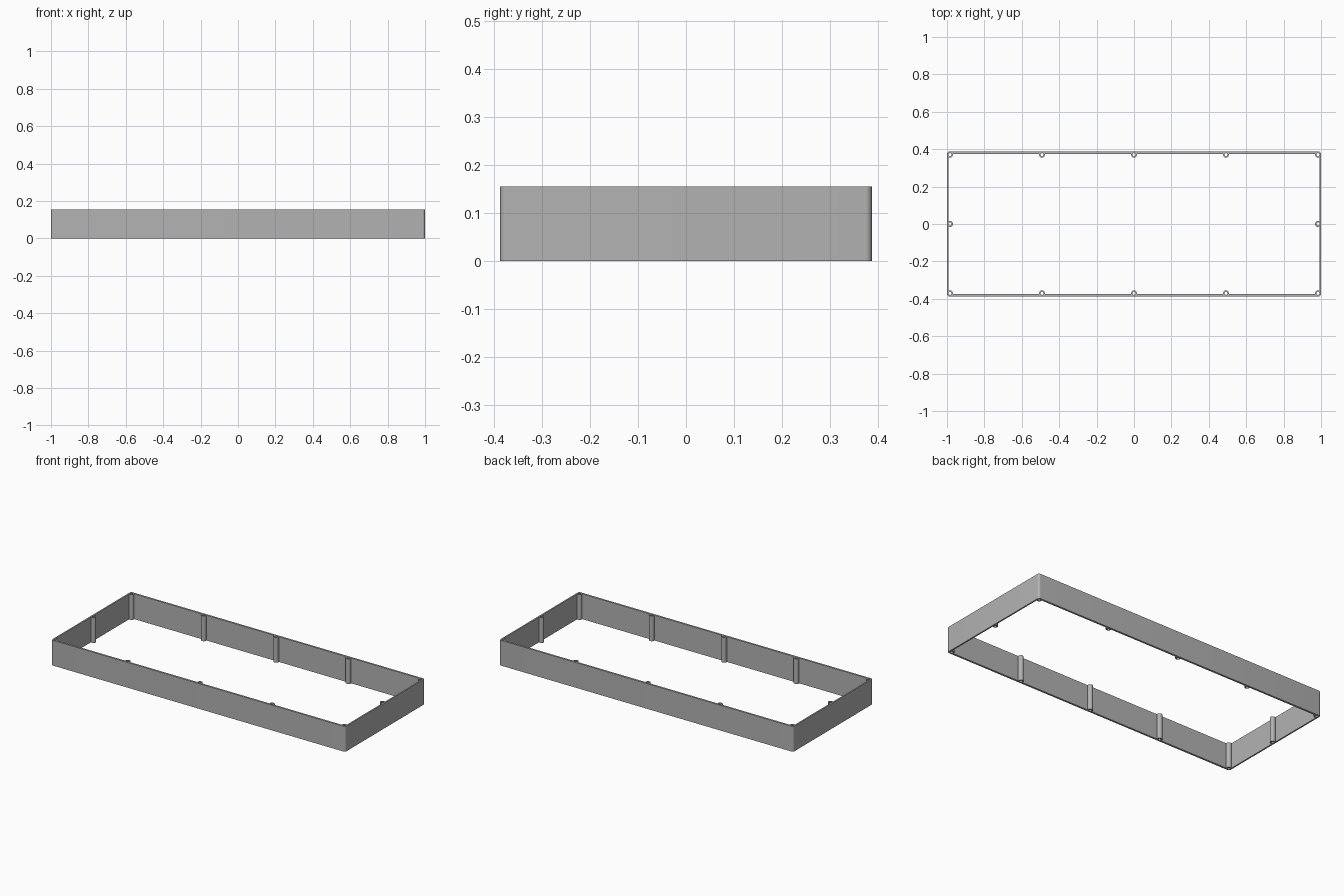
import bpy, bmesh, math

if "Cube" in bpy.data.objects:
    bpy.data.objects.remove(bpy.data.objects["Cube"])

HX, HY, H = 1.0, 0.387, 0.155       # half length, half width, height
WALL_X, WALL_Y = 0.009, 0.012       # end wall and long wall thickness
R = 0.013                           # outer corner radius
PX, PY = 0.9835, 0.3705             # screw post centre lines
POST_R, HOLE_R = 0.0155, 0.0085

grey = bpy.data.materials.new("grey")
grey.diffuse_color = (0.45, 0.45, 0.45, 1)
grey.use_nodes = True
grey.node_tree.nodes["Principled BSDF"].inputs["Base Color"].default_value = grey.diffuse_color


def rounded_rect(hx, hy, r, n=8):
    """Outline of a rectangle with rounded corners."""
    pts = []
    for k, (sx, sy) in enumerate([(1, 1), (-1, 1), (-1, -1), (1, -1)]):
        for i in range(n + 1):
            a = math.pi / 2 * (k + i / n)
            pts.append((sx * (hx - r) + r * math.cos(a), sy * (hy - r) + r * math.sin(a)))
    return pts


def circle(x, y, r, n=24):
    return [(x + r * math.cos(math.tau * i / n), y + r * math.sin(math.tau * i / n)) for i in range(n)]


def prism(name, outlines, z0, z1):
    """One object holding an upright prism for every outline."""
    bm = bmesh.new()
    for pts in outlines:
        low = [bm.verts.new((x, y, z0)) for x, y in pts]
        top = [bm.verts.new((x, y, z1)) for x, y in pts]
        bm.faces.new(low[::-1])
        bm.faces.new(top)
        for i in range(len(pts)):
            j = (i + 1) % len(pts)
            bm.faces.new((low[i], low[j], top[j], top[i]))
    mesh = bpy.data.meshes.new(name)
    bm.to_mesh(mesh)
    bm.free()
    mesh.materials.append(grey)
    ob = bpy.data.objects.new(name, mesh)
    bpy.context.collection.objects.link(ob)
    return ob


def boolean(target, tool, operation):
    mod = target.modifiers.new(operation.lower(), 'BOOLEAN')
    mod.object, mod.operation, mod.solver = tool, operation, 'EXACT'
    bpy.context.view_layer.objects.active = target
    bpy.ops.object.modifier_apply(modifier=mod.name)
    bpy.data.objects.remove(tool)


# Screw posts: five along each long wall, one halfway along each end
centres = [(x, s * PY) for s in (-1, 1) for x in (-PX, -0.492, 0, 0.492, PX)]
centres += [(-PX, 0), (PX, 0)]

# Open wall frame with posts merged in and bored through
frame = prism("wall_frame", [rounded_rect(HX, HY, R)], 0, H)
opening = prism("opening", [rounded_rect(HX - WALL_X, HY - WALL_Y, 0.003)], -0.1, H + 0.1)
boolean(frame, opening, 'DIFFERENCE')
boolean(frame, prism("posts", [circle(x, y, POST_R) for x, y in centres], 0, H), 'UNION')
boolean(frame, prism("bores", [circle(x, y, HOLE_R) for x, y in centres], -0.1, H + 0.1), 'DIFFERENCE')

frame.select_set(True)
bpy.ops.object.shade_smooth_by_angle(angle=math.radians(30))
